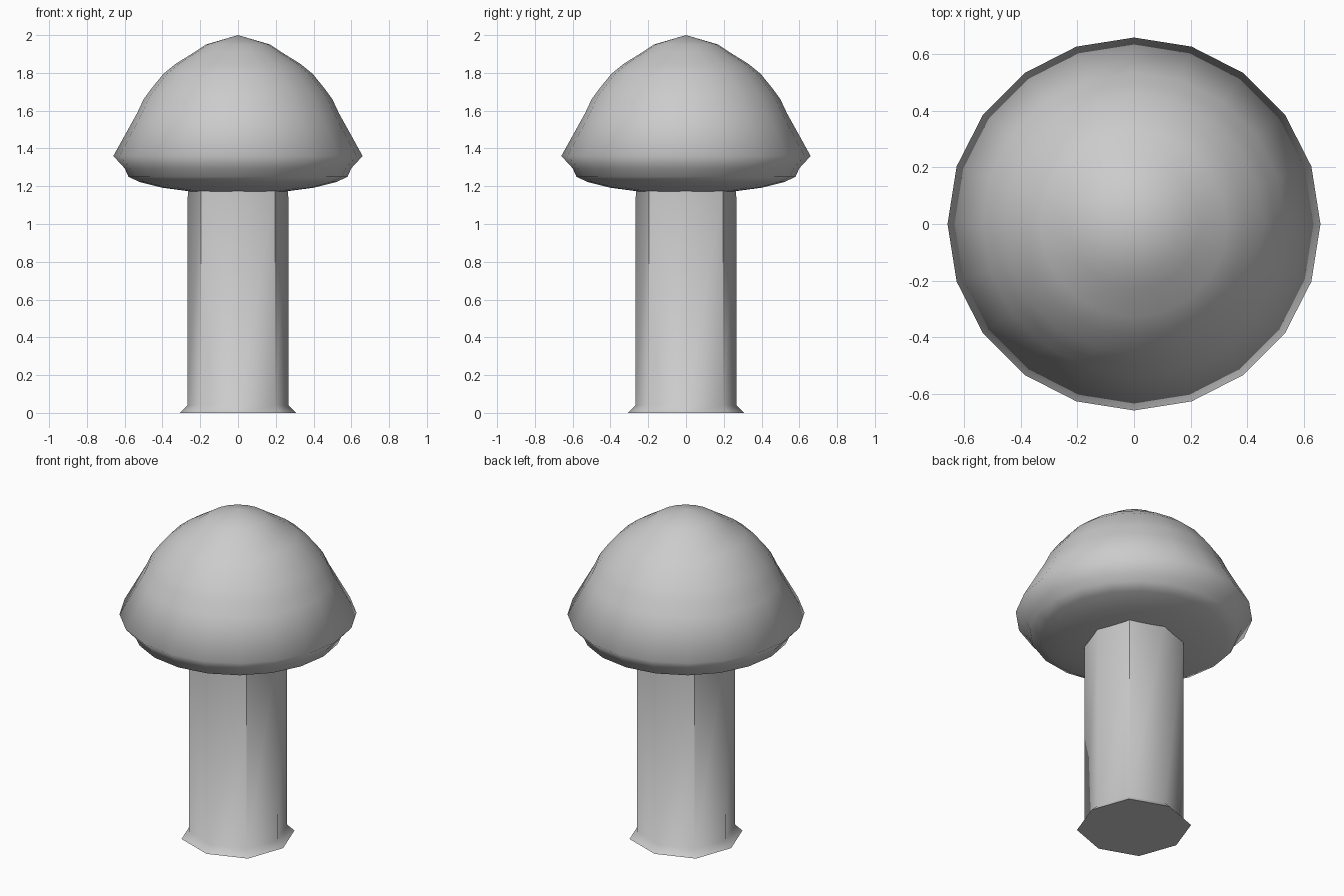
import bpy, bmesh, math

if "Cube" in bpy.data.objects:
    bpy.data.objects.remove(bpy.data.objects["Cube"])


def lathe(name, profile, sides, smooth_angle, diag=1.0):
    """Revolve (radius, z) rings; diag scales every second vertex outward."""
    bm = bmesh.new()
    rings = []
    for r, z in profile:
        if r == 0:
            rings.append([bm.verts.new((0, 0, z))] * sides)
            continue
        ring = []
        for i in range(sides):
            a = 2 * math.pi * i / sides
            k = r * (diag if i % 2 else 1.0)
            ring.append(bm.verts.new((k * math.cos(a), k * math.sin(a), z)))
        rings.append(ring)
    for low, high in zip(rings, rings[1:]):
        for i in range(sides):
            j = (i + 1) % sides
            corners = dict.fromkeys((low[i], low[j], high[j], high[i]))
            bm.faces.new(list(corners))
    # Close any open ends with a flat face
    if profile[0][0] > 0:
        bm.faces.new(rings[0][::-1])
    if profile[-1][0] > 0:
        bm.faces.new(rings[-1])
    bmesh.ops.recalc_face_normals(bm, faces=bm.faces)
    mesh = bpy.data.meshes.new(name)
    bm.to_mesh(mesh)
    bm.free()
    obj = bpy.data.objects.new(name, mesh)
    bpy.context.collection.objects.link(obj)
    bpy.ops.object.select_all(action='DESELECT')
    obj.select_set(True)
    bpy.context.view_layer.objects.active = obj
    bpy.ops.object.shade_smooth_by_angle(angle=math.radians(smooth_angle))
    return obj


# Eight-sided stem with a small flared foot
lathe("stem", [(0.307, 0), (0.267, 0.04), (0.266, 1.18)], 8, 45, diag=1.04)

# Domed cap with a pointed crown, wide rim and shallow underside
cap_profile = [
    (0, 1.165), (0.25, 1.172), (0.40, 1.192), (0.52, 1.222), (0.58, 1.25),
    (0.60, 1.295), (0.66, 1.36), (0.535, 1.585), (0.50, 1.66),
    (0.46, 1.715), (0.395, 1.795), (0.33, 1.848), (0.23, 1.91),
    (0.17, 1.95), (0, 2.0),
]
lathe("cap", cap_profile, 20, 85)
